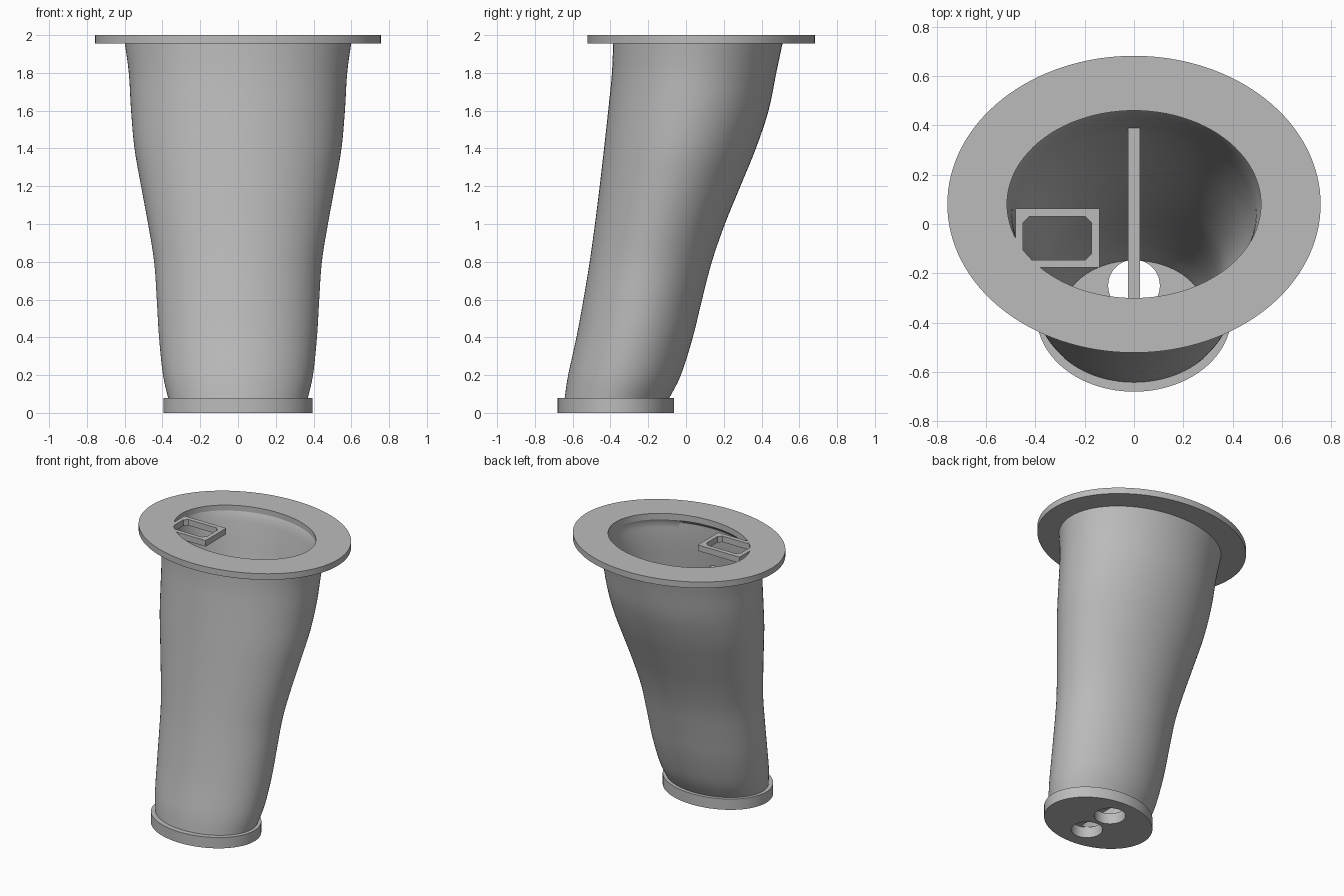
import bpy, bmesh, math

cube = bpy.data.objects.get("Cube")
if cube:
    bpy.data.objects.remove(cube, do_unlink=True)

grey = bpy.data.materials.new("light grey")
grey.use_nodes = True
grey.diffuse_color = (0.5, 0.5, 0.5, 1)
grey.node_tree.nodes["Principled BSDF"].inputs["Base Color"].default_value = (0.5, 0.5, 0.5, 1)


def make_object(name, bm):
    bmesh.ops.recalc_face_normals(bm, faces=bm.faces)
    mesh = bpy.data.meshes.new(name)
    bm.to_mesh(mesh)
    bm.free()
    mesh.materials.append(grey)
    obj = bpy.data.objects.new(name, mesh)
    bpy.context.collection.objects.link(obj)
    return obj


def activate(obj):
    bpy.ops.object.select_all(action='DESELECT')
    obj.select_set(True)
    bpy.context.view_layer.objects.active = obj


def smooth(obj):
    activate(obj)
    bpy.ops.object.shade_smooth_by_angle(angle=math.radians(35))


def ellipse(rx, front, back, z, n=96):
    """Points of an ellipse reaching from y=front to y=back."""
    mid, ry = (front + back) / 2, (back - front) / 2
    turns = [math.tau * i / n for i in range(n)]
    return [(rx * math.cos(t), mid + ry * math.sin(t), z) for t in turns]


def prism(name, outline, height):
    """Solid made by raising a flat outline."""
    bm = bmesh.new()
    face = bm.faces.new([bm.verts.new(p) for p in outline])
    raised = bmesh.ops.extrude_face_region(bm, geom=[face])["geom"]
    verts = [g for g in raised if isinstance(g, bmesh.types.BMVert)]
    bmesh.ops.translate(bm, verts=verts, vec=(0, 0, height))
    return make_object(name, bm)


def cut(obj, cutter):
    cutter.hide_render = True
    mod = obj.modifiers.new("cut", 'BOOLEAN')
    mod.operation, mod.solver, mod.object = 'DIFFERENCE', 'EXACT', cutter
    activate(obj)
    bpy.ops.object.modifier_apply(modifier=mod.name)
    bpy.data.objects.remove(cutter, do_unlink=True)


def drill(obj, x, y, r, z):
    cut(obj, prism("drill", ellipse(r, y - r, y + r, z - 0.1, 40), 0.3))


# Tube stations: height, half width, front y, back y
STATIONS = [
    (0.08, 0.37, -0.642, -0.088), (0.2, 0.397, -0.624, -0.027),
    (0.4, 0.418, -0.58, 0.036), (0.6, 0.43, -0.543, 0.085),
    (0.8, 0.444, -0.51, 0.137), (1.0, 0.476, -0.482, 0.206),
    (1.2, 0.513, -0.457, 0.288), (1.4, 0.548, -0.434, 0.37),
    (1.6, 0.566, -0.412, 0.437), (1.8, 0.578, -0.392, 0.478),
    (1.96, 0.6, -0.386, 0.512)]


def smooth_stations(steps=4):
    """Catmull-Rom curve through the stations."""
    padded = [STATIONS[0]] + STATIONS + [STATIONS[-1]]
    out = []
    for a, b, c, d in zip(padded, padded[1:], padded[2:], padded[3:]):
        for k in range(steps):
            t = k / steps
            out.append([q + t / 2 * (r - p + t * (2 * p - 5 * q + 4 * r - s
                        + t * (3 * (q - r) + s - p))) for p, q, r, s in zip(a, b, c, d)])
    return out + [list(STATIONS[-1])]


# Curved hollow tube
rings = smooth_stations()
outer = [ellipse(w, f, b, z) for z, w, f, b in rings]
inner = [ellipse(w - 0.08, f + 0.065, b - 0.06, z) for z, w, f, b in rings]
inner[-1] = ellipse(0.515, -0.3, 0.46, rings[-1][0])
bm = bmesh.new()
loops = [[bm.verts.new(p) for p in ring] for ring in outer + inner[::-1]]
for low, high in zip(loops, loops[1:] + loops[:1]):
    for i in range(len(low)):
        j = (i + 1) % len(low)
        bm.faces.new((low[i], low[j], high[j], high[i]))
smooth(make_object("tube_wall", bm))

# Top flange with a wide opening and four screw holes
flange = prism("top_flange", ellipse(0.757, -0.522, 0.682, 1.955, 128), 0.045)
cut(flange, prism("opening", ellipse(0.515, -0.3, 0.46, 1.9), 0.2))
for x in (-0.55, 0.55):
    for y in (-0.245, 0.41):
        drill(flange, x, y, 0.032, 1.955)
smooth(flange)

# Base disc with two cable holes
base = prism("base_disc", ellipse(0.395, -0.68, -0.063, 0, 128), 0.08)
for y in (-0.25, -0.49):
    drill(base, 0.155, y, 0.105, 0)
smooth(base)

# Upright divider following the tube, ending at a level top
TOP = 1.65
sides = [(f + 0.04, b - 0.04, z) for z, w, f, b in rings if z <= TOP]
sides.append((sides[-1][0], sides[-1][1], TOP))
outline = [(-0.025, f, z) for f, b, z in sides] + [(-0.025, b, z) for f, b, z in sides[::-1]]
bm = bmesh.new()
face = bm.faces.new([bm.verts.new(p) for p in outline])
raised = bmesh.ops.extrude_face_region(bm, geom=[face])["geom"]
bmesh.ops.translate(bm, verts=[g for g in raised if isinstance(g, bmesh.types.BMVert)], vec=(0.05, 0, 0))
make_object("divider", bm)


def rectangle(x0, x1, y0, y1, z, c=0):
    """Rectangle outline with corners clipped by c."""
    if not c:
        return [(x0, y0, z), (x1, y0, z), (x1, y1, z), (x0, y1, z)]
    return [(x0 + c, y0, z), (x1 - c, y0, z), (x1, y0 + c, z), (x1, y1 - c, z),
            (x1 - c, y1, z), (x0 + c, y1, z), (x0, y1 - c, z), (x0, y0 + c, z)]


# Socket frame at the rim
frame = prism("socket_frame", rectangle(-0.48, -0.14, -0.177, 0.063, 1.955), 0.044)
cut(frame, prism("window", rectangle(-0.45, -0.172, -0.145, 0.03, 1.9, 0.025), 0.2))
